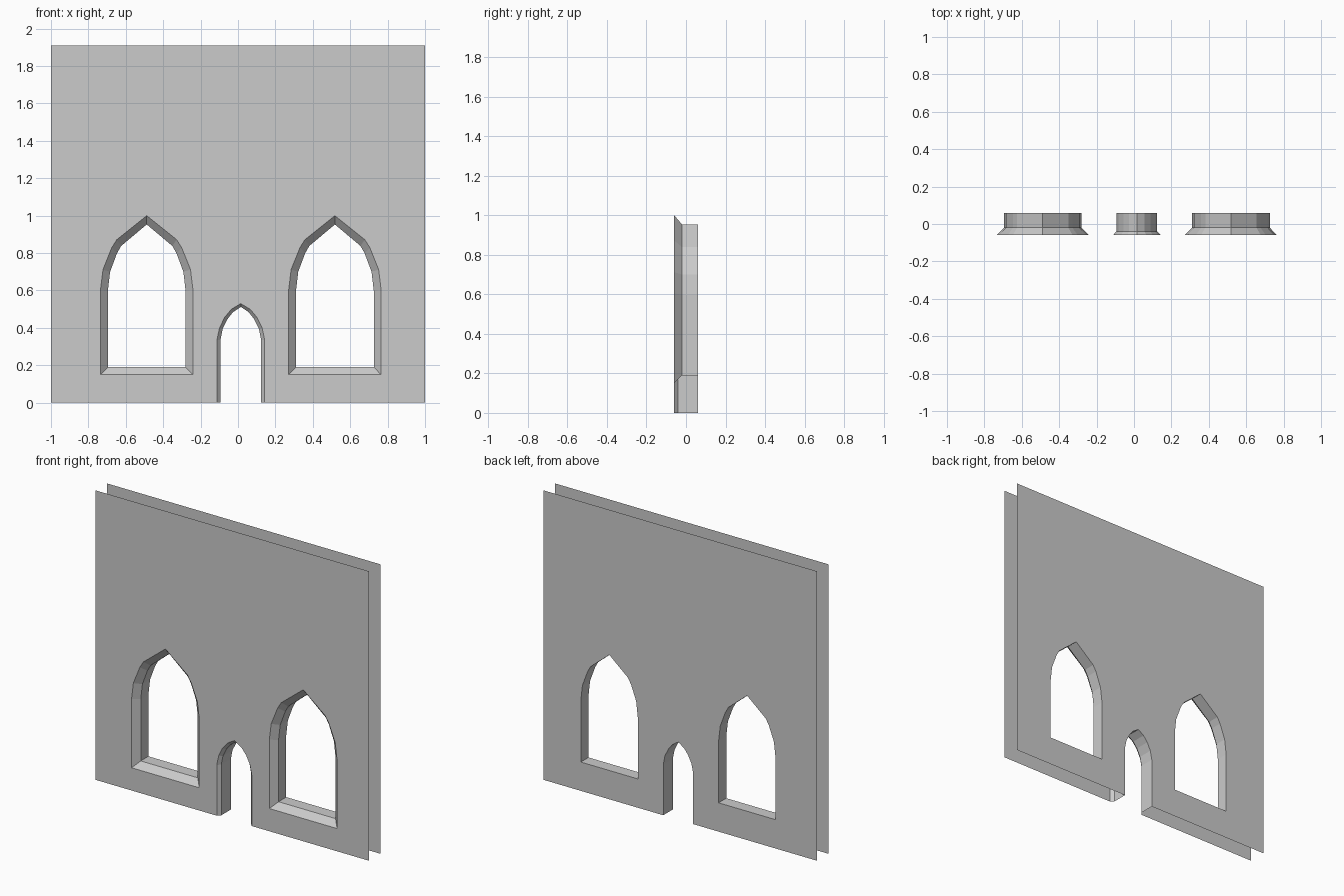
import bpy, bmesh
from mathutils import Vector

if "Cube" in bpy.data.objects:
    bpy.data.objects.remove(bpy.data.objects["Cube"])

W, H, D = 1.0, 1.91, 0.06      # half width, height, half depth
CX = 0.015                     # centre line of the openings

# half profiles (distance from axis, z), bottom to apex
WIN_OUT = [(.247, .15), (.247, .605), (.234, .712), (.187, .829), (.160, .872), (0, 1.0)]
WIN_IN = [(.208, .19), (.208, .597), (.196, .70), (.159, .799), (.137, .838), (0, .953)]
DOOR_OUT = [(.128, 0), (.128, .335), (.114, .40), (.086, .457), (.050, .50), (0, .53)]
DOOR_IN = [(.109, 0), (.109, .335), (.097, .395), (.072, .446), (.042, .484), (0, .512)]


def arch(half, cx):
    """Full outline: up the left, over the apex, down the right."""
    return ([(cx - x, z) for x, z in half] +
            [(cx + x, z) for x, z in reversed(half[:-1])])


def make_object(name, bm):
    me = bpy.data.meshes.new(name)
    bm.to_mesh(me)
    bm.free()
    ob = bpy.data.objects.new(name, me)
    bpy.context.collection.objects.link(ob)
    return ob


def sheet(name, y, win, door, facing):
    """Flat wall sheet with two window holes and a door notch."""
    bm = bmesh.new()
    outer = [(-W, H), (-W, 0)] + arch(door, CX) + [(W, 0), (W, H)]
    loops = [outer] + [arch(win, CX + s * .503) for s in (-1, 1)]
    for pts in loops:
        vs = [bm.verts.new((x, y, z)) for x, z in pts]
        for a, b in zip(vs, vs[1:] + vs[:1]):
            bm.edges.new((a, b))
    bmesh.ops.triangle_fill(bm, use_beauty=True, use_dissolve=False,
                            edges=bm.edges[:], normal=Vector((0, facing, 0)))
    bm.normal_update()
    for f in bm.faces:
        if f.normal.y * facing < 0:
            f.normal_flip()
    return make_object(name, bm)


def reveal(name, outer, inner, cx, y_mid, closed):
    """Bevelled front rim followed by a straight lining to the back sheet."""
    bm = bmesh.new()
    rings = [[bm.verts.new((x, y, z)) for x, z in arch(p, cx)]
             for p, y in ((outer, -D), (inner, y_mid), (inner, D))]
    n = len(rings[0])
    for a, b in zip(rings, rings[1:]):
        for i in range(n if closed else n - 1):
            j = (i + 1) % n
            bm.faces.new((a[i], a[j], b[j], b[i]))
    # face the lining into the opening
    bm.normal_update()
    target = Vector((cx, 0, outer[0][1] + .25))
    for f in bm.faces:
        if f.normal.dot(target - f.calc_center_median()) < 0:
            f.normal_flip()
    return make_object(name, bm)


# wall sheets, open around the outer edge
sheet("front_wall", -D, WIN_OUT, DOOR_OUT, -1)
sheet("back_wall", D, WIN_IN, DOOR_IN, 1)

# window and door linings
for side, s in (("left", -1), ("right", 1)):
    reveal(side + "_window_reveal", WIN_OUT, WIN_IN, CX + s * .503, -.02, True)
reveal("door_reveal", DOOR_OUT, DOOR_IN, CX, -.04, False)
